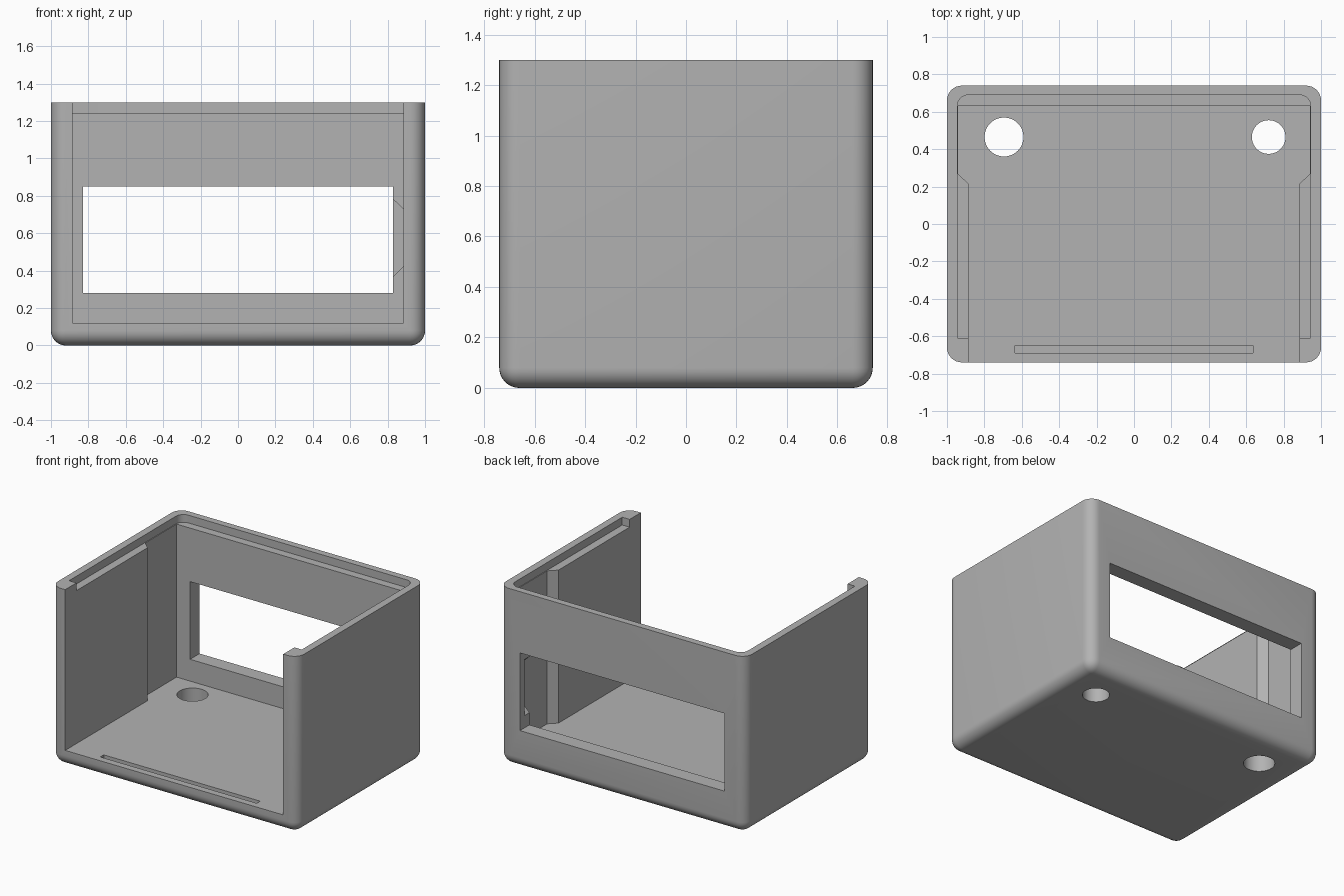
import bpy, bmesh, math
from mathutils import Vector

if "Cube" in bpy.data.objects:
    bpy.data.objects.remove(bpy.data.objects["Cube"], do_unlink=True)

HX, HY, H = 1.0, 0.74, 1.30     # half width, half depth, height
FLOOR = 0.12

grey = bpy.data.materials.new("plain grey")
grey.use_nodes = True
grey.diffuse_color = (0.45, 0.45, 0.45, 1)
grey.node_tree.nodes["Principled BSDF"].inputs["Base Color"].default_value = (0.45, 0.45, 0.45, 1)


def add_object(name, bm):
    bmesh.ops.recalc_face_normals(bm, faces=bm.faces)
    mesh = bpy.data.meshes.new(name)
    bm.to_mesh(mesh)
    bm.free()
    mesh.materials.append(grey)
    obj = bpy.data.objects.new(name, mesh)
    bpy.context.collection.objects.link(obj)
    return obj


def prism(name, outline, lo, hi, axis="z"):
    """Extrude an outline: (x, y) along z, or (x, z) along y."""
    bm = bmesh.new()
    place = (lambda a, b: (a, b, lo)) if axis == "z" else (lambda a, b: (a, lo, b))
    face = bm.faces.new([bm.verts.new(place(a, b)) for a, b in outline])
    grown = bmesh.ops.extrude_face_region(bm, geom=[face])["geom"]
    shift = Vector((0, 0, hi - lo)) if axis == "z" else Vector((0, hi - lo, 0))
    bmesh.ops.translate(bm, vec=shift, verts=[g for g in grown if isinstance(g, bmesh.types.BMVert)])
    return add_object(name, bm)


def rect(x0, x1, y0, y1):
    return [(x0, y0), (x1, y0), (x1, y1), (x0, y1)]


def circle(cx, cy, r, n=48):
    return [(cx + r * math.cos(math.tau * i / n), cy + r * math.sin(math.tau * i / n)) for i in range(n)]


def arc(cx, cy, r, start, n=8):
    return [(cx + r * math.cos(start + math.pi / 2 * i / n),
             cy + r * math.sin(start + math.pi / 2 * i / n)) for i in range(n + 1)]


def mirrored(half):
    """Complete an outline given by its +x half, front to back."""
    return half + [(-x, y) for x, y in reversed(half)]


# Outer body: rounded upright and bottom edges, flat top
bm = bmesh.new()
bmesh.ops.create_cube(bm, size=1)
for v in bm.verts:
    v.co = (v.co.x * 2 * HX, v.co.y * 2 * HY, (v.co.z + 0.5) * H)
edges = [e for e in bm.edges if min(v.co.z for v in e.verts) < 0.01]
bmesh.ops.bevel(bm, geom=edges, offset=0.08, segments=8, profile=0.5, affect="EDGES")
body = add_object("open_case", bm)

cutters = [
    # Open-fronted cavity, wider towards the back
    prism("cavity", mirrored([(0.885, -0.9), (0.885, 0.215), (0.94, 0.268), (0.94, 0.63)]), FLOOR, H + 0.2),
    # Lid ledge around the top, stopping at the front posts
    prism("lid_ledge", mirrored([(0.945, -0.61)] + arc(0.885, 0.63, 0.06, 0)), 1.243, H + 0.1),
    # Rear window
    prism("rear_window", rect(-0.83, 0.83, 0.28, 0.85), 0.5, 0.9, "y"),
    # Tapered notch inside the window's side
    prism("window_notch", [(0.80, 0.34), (0.80, 0.81), (0.92, 0.695), (0.92, 0.46)], 0.58, 0.685, "y"),
    # Blind groove in the floor
    prism("floor_groove", rect(-0.635, 0.635, -0.69, -0.65), 0.07, FLOOR + 0.1),
    # Floor holes
    prism("large_hole", circle(-0.695, 0.465, 0.104), -0.1, 0.3),
    prism("small_hole", circle(0.72, 0.465, 0.09), -0.1, 0.3),
]

bpy.context.view_layer.objects.active = body
for cutter in cutters:
    cutter.hide_render = True
    mod = body.modifiers.new(cutter.name, "BOOLEAN")
    mod.operation = "DIFFERENCE"
    mod.solver = "EXACT"
    mod.object = cutter
    bpy.ops.object.modifier_apply(modifier=mod.name)
    bpy.data.objects.remove(cutter, do_unlink=True)

# Smooth the rounded edges, keep corners sharp
bpy.ops.object.select_all(action="DESELECT")
body.select_set(True)
bpy.ops.object.shade_smooth_by_angle(angle=math.radians(30))
